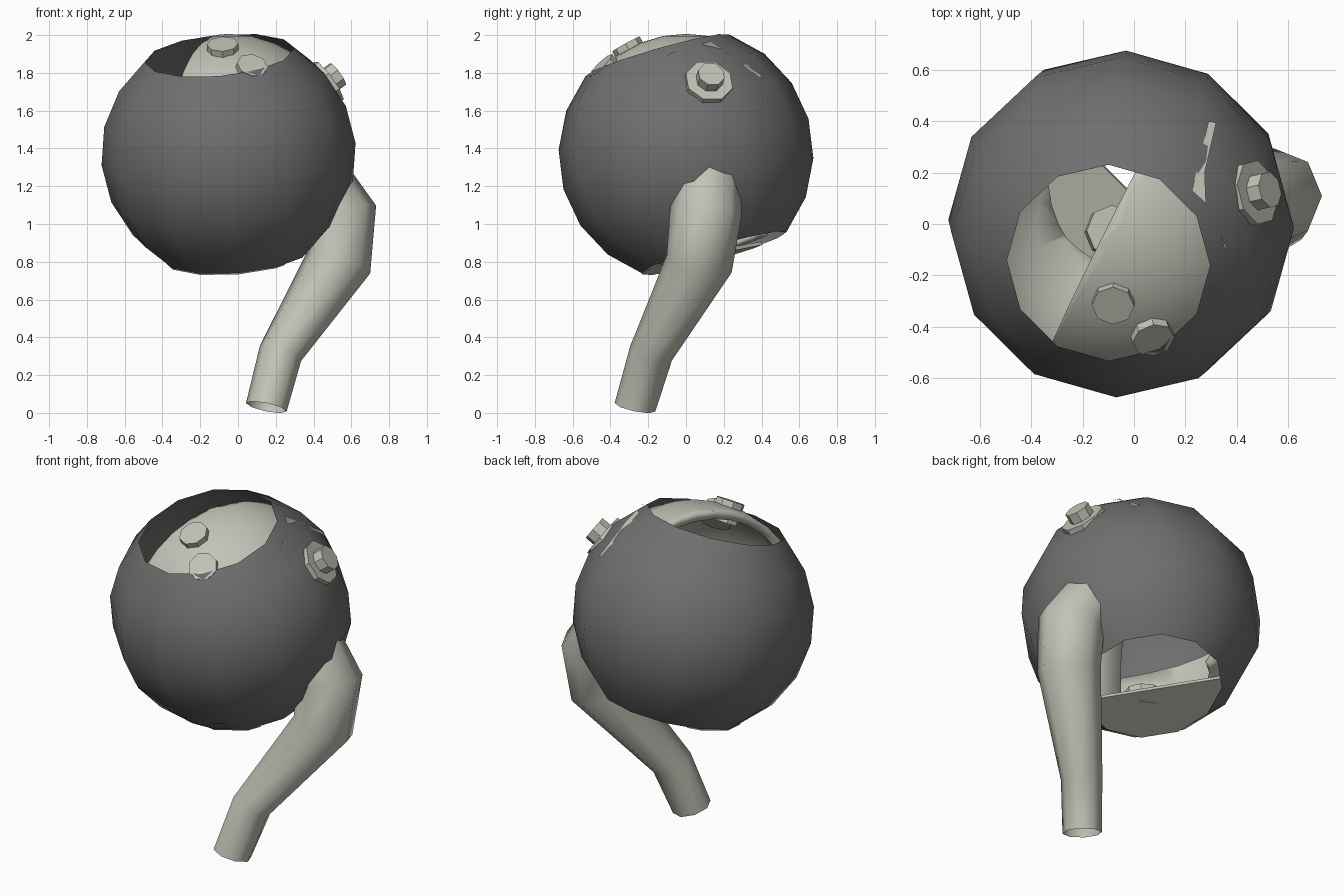
import bpy, bmesh, math
from mathutils import Vector

if "Cube" in bpy.data.objects:
    bpy.data.objects.remove(bpy.data.objects["Cube"])

C = Vector((-0.05, 0, 1.37))                       # body centre
AXIS = Vector((-0.09, -0.276, 0.957)).normalized()  # axis through both openings


def material(name, rgb):
    m = bpy.data.materials.new(name)
    m.diffuse_color = (*rgb, 1)
    m.use_nodes = True
    m.node_tree.nodes["Principled BSDF"].inputs["Base Color"].default_value = m.diffuse_color
    return m


DARK = material("dark_grey", (0.16, 0.16, 0.16))
LIGHT = material("pale_grey", (0.54, 0.54, 0.47))


def finish(name, bm, mat, angle=None):
    me = bpy.data.meshes.new(name)
    bm.to_mesh(me)
    bm.free()
    ob = bpy.data.objects.new(name, me)
    bpy.context.collection.objects.link(ob)
    me.materials.append(mat)
    if angle:
        bpy.ops.object.select_all(action='DESELECT')
        ob.select_set(True)
        bpy.context.view_layer.objects.active = ob
        bpy.ops.object.shade_smooth_by_angle(angle=math.radians(angle))
    return ob


def basis(axis, ref=Vector((1, 0, 0))):
    u = (ref - axis * ref.dot(axis)).normalized()
    return u, axis.cross(u)


def loft(name, rings, sides, mat, angle=None, caps=False):
    """rings: (centre, axis, radius)"""
    bm = bmesh.new()
    rows = []
    for c, axis, r in rings:
        u, v = basis(axis)
        rows.append([bm.verts.new(c + r * (u * math.cos(t) + v * math.sin(t)))
                     for t in (2 * math.pi * k / sides for k in range(sides))])
    for a, b in zip(rows, rows[1:]):
        for k in range(sides):
            j = (k + 1) % sides
            bm.faces.new((a[k], a[j], b[j], b[k]))
    if caps:
        bm.faces.new(rows[0][::-1])
        bm.faces.new(rows[-1])
    return finish(name, bm, mat, angle)


def clipped_dome(name, radius, planes, thickness):
    """Sphere shell, keeping the side of each plane opposite its normal."""
    bm = bmesh.new()
    bmesh.ops.create_uvsphere(bm, u_segments=24, v_segments=16, radius=radius)
    bmesh.ops.translate(bm, verts=bm.verts, vec=C)
    for point, normal in planes:
        bmesh.ops.bisect_plane(bm, geom=bm.verts[:] + bm.edges[:] + bm.faces[:],
                               plane_co=C + Vector(point), plane_no=Vector(normal),
                               clear_outer=True)
    ob = finish(name, bm, LIGHT, 40)
    mod = ob.modifiers.new("thickness", 'SOLIDIFY')
    mod.thickness = thickness
    mod.offset = -1
    return ob


# Outer ball, open at both ends
R = 0.675
loft("outer_ball",
     [(C + AXIS * R * math.cos(math.radians(a)), AXIS, R * math.sin(math.radians(a)))
      for a in range(144, 35, -18)], 12, DARK, 40)

# Inner half dome under the upper opening
clipped_dome("inner_dome", 0.637,
             [((-0.02, 0, 0), (-0.89, 0.45, -0.04)), ((0, 0, -0.3), (0, 0, -1))], 0.05)

# Lower lining on the left, trimmed at the lower opening
clipped_dome("lower_lining", 0.625,
             [((0, 0, -0.15), (0.3, 0, 1)), ((0.05, 0, 0), (0.9, 0.4, 0)),
              (-AXIS * 0.52, -AXIS)], 0.03)

# Floor plate across the front part of the lower opening
bm = bmesh.new()
u, v = basis(AXIS)
floor = C - AXIS * 0.53
ring = [floor + 0.4 * (u * math.cos(t) + v * math.sin(t))
        for t in (math.pi * k / 6 for k in range(12))]
top = bm.faces.new([bm.verts.new(p) for p in ring])
bmesh.ops.bisect_plane(bm, geom=bm.verts[:] + bm.edges[:] + bm.faces[:],
                       plane_co=floor + Vector((-0.02, -0.02, 0)),
                       plane_no=Vector((0.7, 0.7, 0)), clear_outer=True)
plate = finish("floor_plate", bm, LIGHT)
plate.modifiers.new("thickness", 'SOLIDIFY').thickness = 0.02


def cylinder(name, direction, d0, d1, r, mat=LIGHT):
    d = Vector(direction).normalized()
    loft(name, [(C + d * d0, d, r), (C + d * d1, d, r)], 8, mat, caps=True)


# Bolts through the dome and the side, with washers and inner nuts
cylinder("top_bolt", (-0.03, -0.30, 0.55), 0.54, 0.665, 0.083)
cylinder("front_bolt", (0.12, -0.43, 0.45), 0.54, 0.665, 0.083)
SIDE = (0.56, 0.13, 0.41)
cylinder("side_bolt", SIDE, 0.52, 0.73, 0.073)
cylinder("side_washer", SIDE, 0.63, 0.67, 0.13)
cylinder("side_nut", SIDE, 0.52, 0.57, 0.11)
cylinder("floor_nut", (-0.04, -0.03, -0.52), 0.45, 0.56, 0.1)

# Thin slivers of the inner shell showing on the upper right
for i, pts in enumerate([
        [(0.29, 0.40), (0.225, 0.13), (0.28, 0.08), (0.275, 0.2), (0.32, 0.395)],
        [(0.335, -0.04), (0.365, -0.1), (0.35, -0.09)]]):
    bm = bmesh.new()
    face = []
    for x, y in pts:
        p = Vector((x, y, 0)) - C
        p.z = math.sqrt(0.672 ** 2 - p.x ** 2 - p.y ** 2)
        face.append(bm.verts.new(C + p))
    bm.faces.new(face)
    finish(f"shell_sliver_{i + 1}", bm, LIGHT)

# Bent leg: tapered open tube
path = [((0.15, -0.27, 0.03), (0.2, 0.2, 0.95), 0.11),
        ((0.225, -0.185, 0.315), (0.36, 0.3, 0.88), 0.117),
        ((0.53, 0.07, 0.79), (0.3, 0.25, 0.92), 0.178),
        ((0.545, 0.105, 1.06), (-0.2, 0.1, 0.97), 0.19),
        ((0.42, 0.12, 1.24), (-0.6, 0.05, 0.8), 0.17)]
loft("leg", [(Vector(c), Vector(a).normalized(), r) for c, a, r in path], 8, LIGHT, 50)
